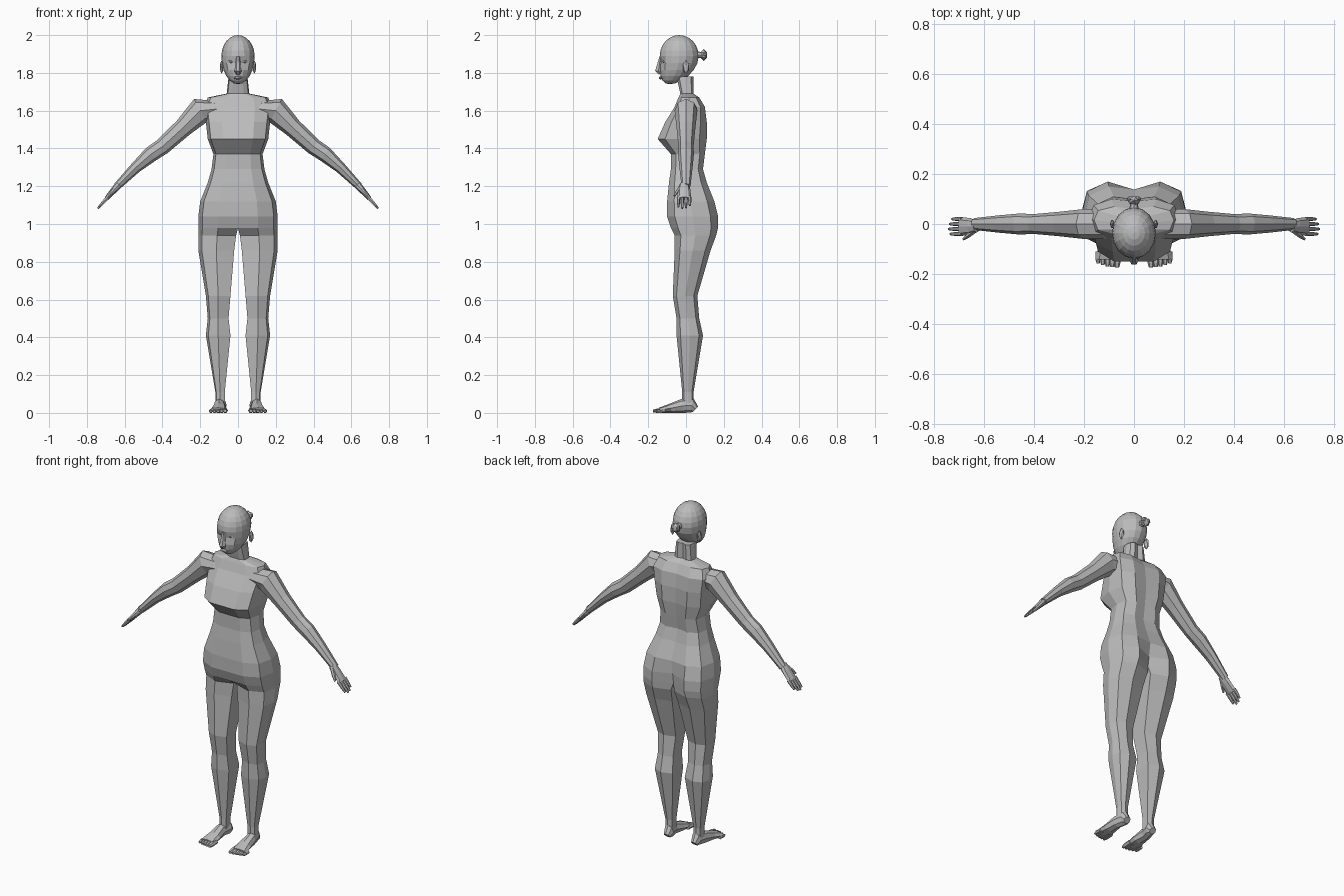
import bpy, bmesh
from math import sin, cos, tau
from mathutils import Vector

cube = bpy.data.objects.get("Cube")
if cube:
    bpy.data.objects.remove(cube, do_unlink=True)

GREY = (.5, .5, .5, 1)
clay = bpy.data.materials.new("clay grey")
clay.use_nodes = True
clay.diffuse_color = GREY
clay.node_tree.nodes["Principled BSDF"].inputs["Base Color"].default_value = GREY

SIDEWAYS = Vector((1, 0, 0))
BACKWARD = Vector((0, 1, 0))


def finish(name, bm, mirror=True):
    """Turn a bmesh into a flat shaded object, mirrored across x if asked."""
    mesh = bpy.data.meshes.new(name)
    bmesh.ops.recalc_face_normals(bm, faces=bm.faces)
    bm.to_mesh(mesh)
    bm.free()
    mesh.materials.append(clay)
    obj = bpy.data.objects.new(name, mesh)
    bpy.context.collection.objects.link(obj)
    if mirror:
        obj.modifiers.new("Mirror", "MIRROR")
    return obj


def skin(bm, loops):
    """Bridge successive vertex loops and cap both ends."""
    rows = [[bm.verts.new(point) for point in loop] for loop in loops]
    count = len(rows[0])
    for low, high in zip(rows, rows[1:]):
        for i in range(count):
            j = (i + 1) % count
            bm.faces.new((low[i], low[j], high[j], high[i]))
    bm.faces.new(rows[0])
    bm.faces.new(rows[-1])


def tube(bm, rings, side, sides=8):
    """Elliptical tube; each ring is a centre, half width along side, half thickness."""
    centres = [Vector(centre) for centre, width, thick in rings]
    loops = []
    for i, (centre, width, thick) in enumerate(rings):
        ahead = centres[min(i + 1, len(rings) - 1)]
        behind = centres[max(i - 1, 0)]
        normal = (ahead - behind).cross(side).normalized()
        turns = [tau * k / sides for k in range(sides)]
        loops.append([centres[i] + side * width * cos(turn) + normal * thick * sin(turn)
                      for turn in turns])
    skin(bm, loops)


def blob(name, centre, size, mirror=False):
    """Faceted ellipsoid."""
    bm = bmesh.new()
    bmesh.ops.create_icosphere(bm, subdivisions=1, radius=1)
    bmesh.ops.scale(bm, vec=size, verts=bm.verts)
    bmesh.ops.translate(bm, vec=centre, verts=bm.verts)
    return finish(name, bm, mirror)


# Body: one half from ankle to neck, the leg opening onto the midline at the crotch
front_outline = [(0, -.7), (.5, -1), (.9, -.7)]
back_outline = [(u, -v) for u, v in reversed(front_outline)]
inner_wall = [(0, .3), (0, 0), (0, -.3)]
outline = front_outline + [(1, 0)] + back_outline + inner_wall


def section(z, inner, outer, front, back):
    middle, half = (front + back) / 2, (back - front) / 2
    return [Vector((inner + (outer - inner) * u, middle + half * v, z)) for u, v in outline]


# height, inner x, outer x, front y, back y
leg = [(.05, .07, .12, -.02, .04), (.11, .07, .12, -.02, .04), (.41, .04, .17, -.05, .09),
       (.5, .05, .16, -.05, .07), (.62, .04, .17, -.07, .06), (.86, .02, .21, -.06, .13),
       (.94, .01, .21, -.06, .16)]
# height, outer x, front y, back y
trunk = [(.98, .21, -.08, .17), (1.04, .21, -.1, .17), (1.12, .2, -.1, .15),
         (1.22, .16, -.09, .11), (1.29, .14, -.08, .09), (1.37, .13, -.08, .1),
         (1.45, .16, -.15, .11), (1.54, .17, -.11, .11), (1.62, .18, -.06, .1),
         (1.67, .16, -.04, .07), (1.69, .06, -.03, .04), (1.78, .05, -.05, .04)]
loops = [section(*row) for row in leg]
for z, outer, front, back in trunk:
    loop = section(z, 0, outer, front, back)
    loop[0].y = front
    loop[len(front_outline) * 2].y = back - max(.01, .06 - .4 * abs(z - 1))
    loops.append(loop)
bm = bmesh.new()
skin(bm, loops)
bmesh.ops.recalc_face_normals(bm, faces=bm.faces)
midline = [f for f in bm.faces if all(v.co.x < .001 for v in f.verts)]
bmesh.ops.delete(bm, geom=midline, context="FACES")
finish("body", bm)

# Arms: x, height, half width, half thickness
arm = [(.1, 1.61, .06, .04), (.2, 1.6, .06, .07), (.29, 1.51, .05, .05),
       (.4, 1.41, .04, .044), (.46, 1.37, .042, .042), (.54, 1.3, .035, .03),
       (.64, 1.2, .024, .02)]
bm = bmesh.new()
tube(bm, [((x, 0, z), width, thick) for x, z, width, thick in arm], BACKWARD)
finish("arm", bm)

# Hands: palm, four fingers and a thumb
wrist = Vector((.63, -.01, 1.21))
reach = Vector((.66, 0, -.75))
bm = bmesh.new()
tube(bm, [(wrist, .024, .02), (wrist + reach * .04, .034, .017),
          (wrist + reach * .1, .037, .012)], BACKWARD)
for i, length in enumerate((.07, .08, .075, .06)):
    root = wrist + reach * .09 + BACKWARD * .02 * (i - 1.5)
    tip = root + reach * length
    tube(bm, [(root, .009, .011), (root.lerp(tip, .6), .008, .009), (tip, .005, .006)],
         BACKWARD, 6)
thumb_root = wrist - BACKWARD * .01
thumb_tip = wrist + reach * .08 - BACKWARD * .05
tube(bm, [(thumb_root, .012, .012), (thumb_root.lerp(thumb_tip, .6), .011, .011),
          (thumb_tip, .006, .006)], BACKWARD, 6)
finish("hand", bm)

# Feet: wedge whose thickness equals its centre height, so the sole lies flat
bm = bmesh.new()
foot = [(.09, .05, .02, .02), (.09, .03, .03, .04), (.1, -.02, .03, .037),
        (.1, -.08, .04, .025), (.106, -.14, .048, .014)]
tube(bm, [((x, y, height), width, height) for x, y, width, height in foot], SIDEWAYS)
for i in range(5):
    size = .014 - .001 * i
    root = Vector((.068 + .019 * i, -.11, size))
    tip = Vector((root.x, -.174 + .001 * i * i, size * .7))
    tube(bm, [(root, size, size), (root.lerp(tip, .7), size, size * .9),
              (tip, size * .6, size * .6)], SIDEWAYS, 6)
finish("foot", bm)

# Head: a sphere with a longer, forward jaw and pressed in eye sockets
bm = bmesh.new()
bmesh.ops.create_uvsphere(bm, u_segments=16, v_segments=12, radius=1)
for v in bm.verts:
    x, y, z = v.co
    jaw = min(z, 0)
    socket = .014 if y < -.7 and abs(x) > .1 and -.4 < z < -.1 else 0
    v.co = (x * .088, y * .103 - .036 - .05 * jaw * jaw + socket,
            1.89 + z * (.15 if z < 0 else .11))
finish("head", bm, False)

# Face
bm = bmesh.new()
tube(bm, [((0, -.135, 1.885), .009, .007), ((0, -.146, 1.81), .019, .02),
          ((0, -.137, 1.795), .013, .01)], SIDEWAYS, 6)
finish("nose", bm, False)
blob("lips", (0, -.133, 1.774), (.026, .012, .01))
blob("eyelid", (.035, -.113, 1.86), (.018, .012, .009), True)
blob("ear", (.087, 0, 1.83), (.01, .018, .036), True)

# Hair bun on a short stem
bm = bmesh.new()
tube(bm, [((0, .04, 1.895), .02, .02), ((0, .09, 1.895), .015, .015)], SIDEWAYS)
finish("bun_stem", bm, False)
blob("hair_bun", (0, .094, 1.895), (.028, .02, .031))
blob("bun_coil", (.015, .1, 1.9), (.014, .013, .018), True)
